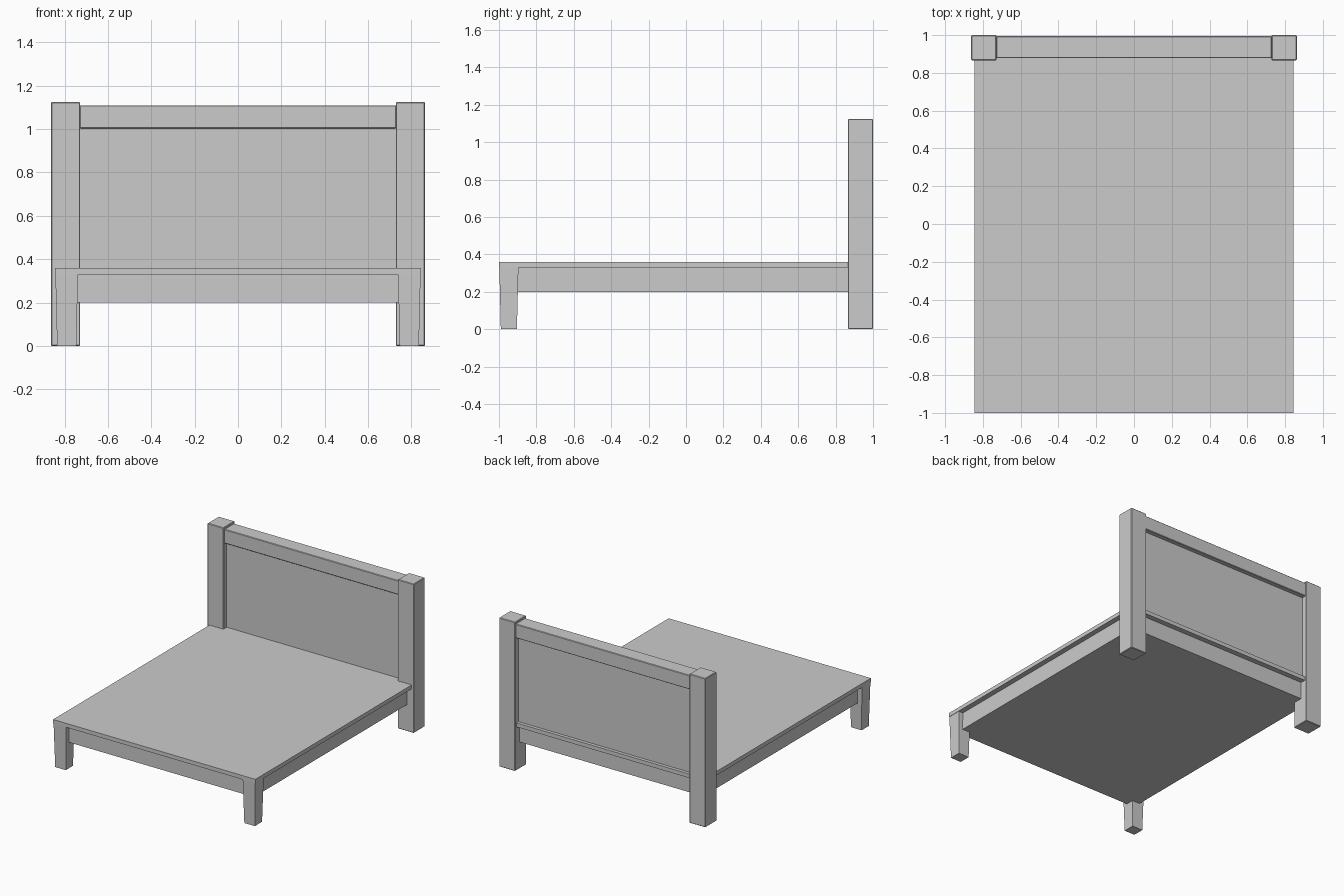
import bpy, bmesh

if "Cube" in bpy.data.objects:
    bpy.data.objects.remove(bpy.data.objects["Cube"])


def block(name, x, y, z, bevel=0.0, inset=0.0):
    """Box from (min, max) ranges; inset shrinks the bottom face for a taper."""
    bm = bmesh.new()
    bmesh.ops.create_cube(bm, size=1)
    for v in bm.verts:
        d = inset if v.co.z < 0 else 0
        for i, (lo, hi) in enumerate((x, y, z)):
            pad = d if i < 2 else 0
            v.co[i] = hi - pad if v.co[i] > 0 else lo + pad
    mesh = bpy.data.meshes.new(name)
    bm.to_mesh(mesh)
    bm.free()
    ob = bpy.data.objects.new(name, mesh)
    bpy.context.collection.objects.link(ob)
    if bevel:
        m = ob.modifiers.new("edge_bevel", 'BEVEL')
        m.width = bevel
        m.segments = 1
    return ob


def mirror_x(ob):
    m = ob.modifiers.new("mirror", 'MIRROR')
    m.use_axis[0] = True


# Headboard posts
mirror_x(block("headboard_post", (0.728, 0.862), (0.866, 1.0), (0, 1.125), bevel=0.004))

# Tapered front legs
mirror_x(block("front_leg", (0.738, 0.842), (-0.998, -0.896), (0, 0.33), inset=0.008))

# Headboard panel and top rail
block("headboard_panel", (-0.73, 0.73), (0.905, 0.96), (0.35, 1.01))
block("headboard_top_rail", (-0.73, 0.73), (0.878, 0.994), (1.004, 1.11), bevel=0.004)

# Mattress deck and the solid frame set in beneath it
block("deck", (-0.845, 0.845), (-1.0, 0.985), (0.33, 0.36))
block("bed_frame", (-0.805, 0.805), (-0.96, 0.945), (0.20, 0.33))
